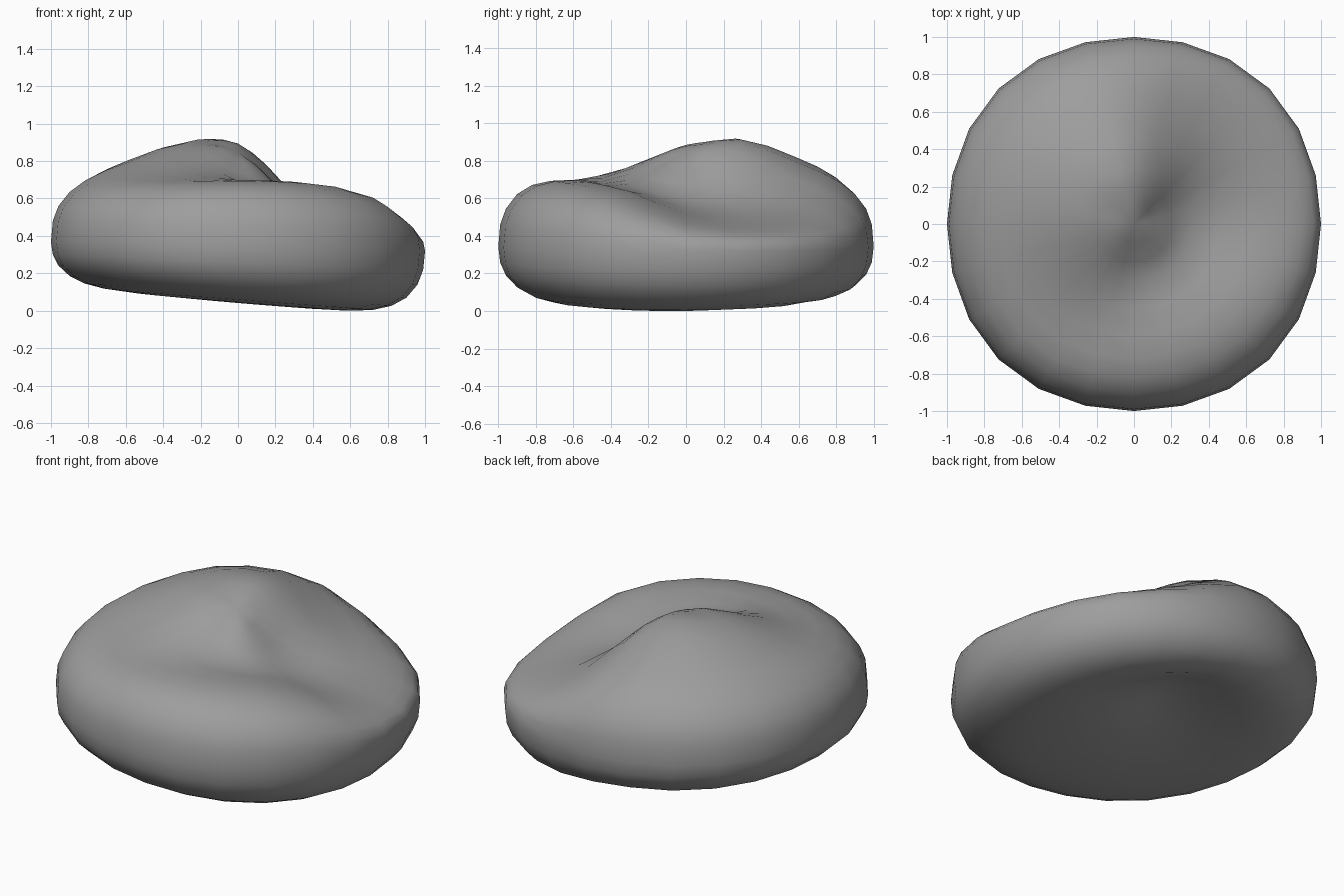
import bpy, bmesh, math

if "Cube" in bpy.data.objects:
    bpy.data.objects.remove(bpy.data.objects["Cube"])

SEG = 24
RADII = [0.1, 0.2, 0.3, 0.45, 0.6, 0.72, 0.82, 0.9, 0.96, 0.99]

# Top surface heights every 30 degrees (from +x), at three distances from the middle
CENTRE = 0.86
TOP = {
    0.30: [.61, .64, .79, .905, .93, .915, .89, .84, .78, .71, .675, .64],
    0.60: [.53, .53, .62, .80, .84, .83, .80, .75, .715, .71, .70, .65],
    0.84: [.47, .45, .52, .68, .71, .70, .69, .67, .67, .68, .66, .61],
}


def waist(x):
    return 0.355 - 0.025 * x


def fall(r, n, m):
    return max(0.0, 1 - r ** n) ** m


def spline(p0, p1, p2, p3, t):
    return 0.5 * (2 * p1 + (p2 - p0) * t + (2 * p0 - 5 * p1 + 4 * p2 - p3) * t * t
                  + (3 * p1 - p0 - 3 * p2 + p3) * t ** 3)


def ring_height(r, angle):
    row = TOP[r]
    k = (angle / (math.pi / 6)) % 12
    i = int(k)
    z = spline(*(row[(i + d) % 12] for d in (-1, 0, 1, 2)), k - i)
    w = waist(r * math.cos(angle))
    return w + (z - w) / fall(r, 4, 0.4)


def top_z(r, a):
    knots = [ring_height(.3, a + math.pi), CENTRE] + [ring_height(q, a) for q in TOP]
    knots.append(knots[-1])
    t = min(r / 0.3, 2.9999)
    i = int(t)
    w = waist(r * math.cos(a))
    return w + (spline(*knots[i:i + 4], t - i) - w) * fall(r, 4, 0.4)


def bottom_z(r, a):
    x, y = r * math.cos(a), r * math.sin(a)
    # shallow hollow, steeper towards the back right
    s, u = (x + y) * 0.707 - 0.38, (y - x) * 0.707 - 0.27
    hollow = 0.13 * math.exp(-s * s / (0.05 if s > 0 else 0.3) - u * u / 0.12)
    base = 0.05 - 0.08 * x + hollow
    w = waist(x)
    return w - (w - base) * fall(r, 6, 0.45)


# Rock: rings from the top centre, over the rim, to the bottom centre
bm = bmesh.new()
angles = [2 * math.pi * i / SEG for i in range(SEG)]


def ring(r, height):
    verts = []
    for a in angles:
        q = r * (1 + 0.024 * math.sin(2 * a) ** 2)  # slightly squared outline
        verts.append(bm.verts.new((q * math.cos(a), q * math.sin(a), height(r, a))))
    return verts


rings = [ring(r, top_z) for r in RADII]
rings.append(ring(1.0, lambda r, a: waist(math.cos(a))))
rings += [ring(r, bottom_z) for r in reversed(RADII)]
for up, low in zip(rings, rings[1:]):
    for i in range(SEG):
        j = (i + 1) % SEG
        bm.faces.new((up[i], low[i], low[j], up[j]))
top = bm.verts.new((0, 0, top_z(0, 0)))
bottom = bm.verts.new((0, 0, bottom_z(0, 0)))
for i in range(SEG):
    j = (i + 1) % SEG
    bm.faces.new((top, rings[0][i], rings[0][j]))
    bm.faces.new((bottom, rings[-1][j], rings[-1][i]))

# Rest it on the ground
lowest = min(v.co.z for v in bm.verts)
for v in bm.verts:
    v.co.z -= lowest
for f in bm.faces:
    f.smooth = True
bmesh.ops.recalc_face_normals(bm, faces=bm.faces)
mesh = bpy.data.meshes.new("rock")
bm.to_mesh(mesh)
bm.free()
rock = bpy.data.objects.new("rock", mesh)
bpy.context.collection.objects.link(rock)

# Dark grey stone
stone = bpy.data.materials.new("stone")
stone.diffuse_color = (0.34, 0.34, 0.34, 1)
stone.use_nodes = True
stone.node_tree.nodes["Principled BSDF"].inputs["Base Color"].default_value = stone.diffuse_color
mesh.materials.append(stone)
